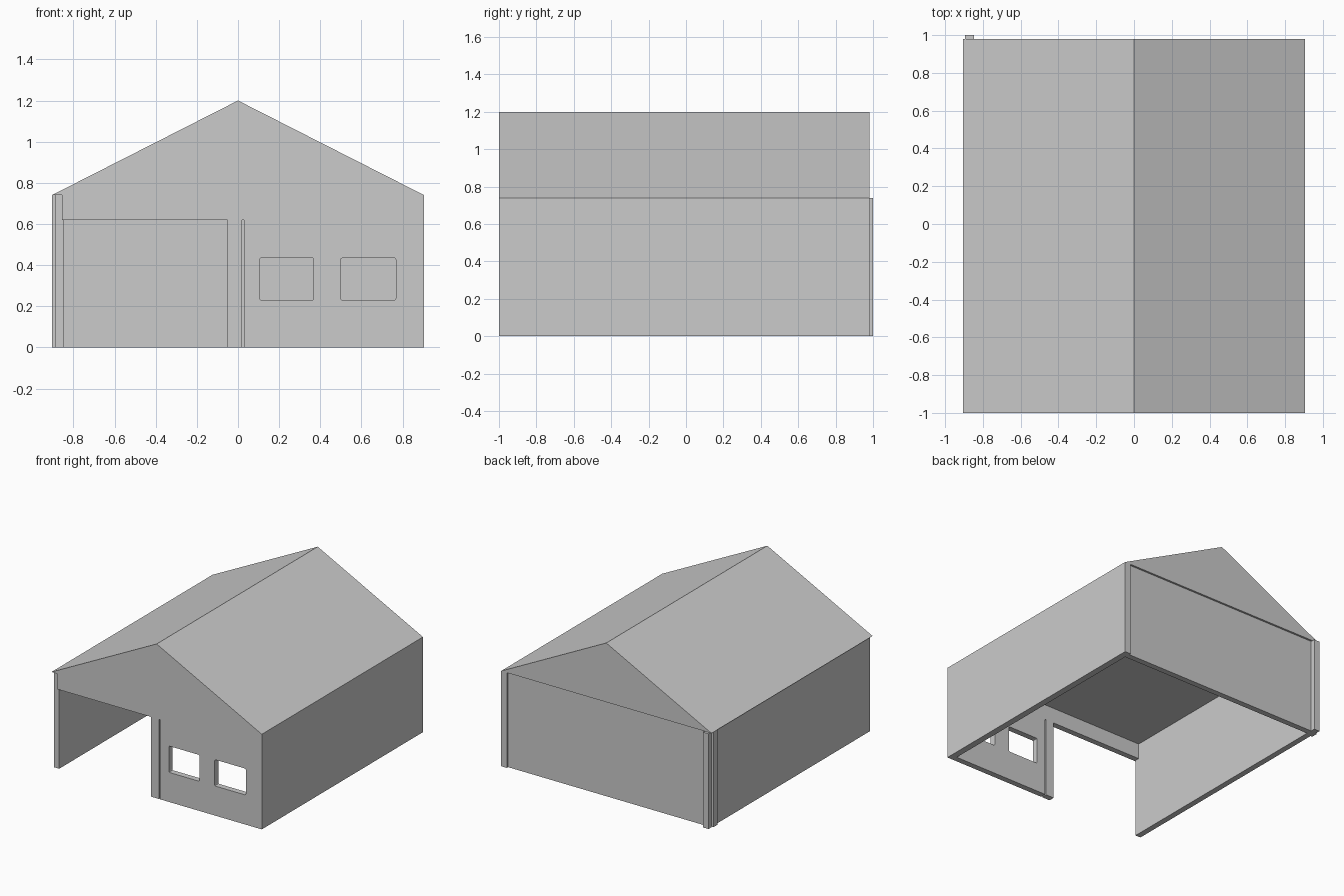
import bpy
import bmesh
from mathutils import Matrix, Vector

if "Cube" in bpy.data.objects:
    bpy.data.objects.remove(bpy.data.objects["Cube"], do_unlink=True)

# One flat grey for the whole building
grey = bpy.data.materials.new("plain grey")
grey.use_nodes = True
colour = (0.6, 0.6, 0.6, 1)
grey.diffuse_color = colour
grey.node_tree.nodes["Principled BSDF"].inputs["Base Color"].default_value = colour

# Main dimensions
HALF = 0.905
FRONT, BACK = -1.0, 0.98
EAVE, RIDGE = 0.74, 1.2
WALL = 0.045
HEAD = 0.62


def finish(name, bm):
    bmesh.ops.recalc_face_normals(bm, faces=bm.faces)
    mesh = bpy.data.meshes.new(name)
    bm.to_mesh(mesh)
    bm.free()
    mesh.materials.append(grey)
    obj = bpy.data.objects.new(name, mesh)
    bpy.context.collection.objects.link(obj)
    return obj


def extrude_profile(name, profile, y0, y1):
    """Extrude an outline in x and z from y0 to y1."""
    bm = bmesh.new()
    face = bm.faces.new([bm.verts.new((x, y0, z)) for x, z in profile])
    result = bmesh.ops.extrude_face_region(bm, geom=[face])
    moved = [v for v in result["geom"] if isinstance(v, bmesh.types.BMVert)]
    bmesh.ops.translate(bm, verts=moved, vec=(0, y1 - y0, 0))
    return finish(name, bm)


def box(name, x, y, z):
    bm = bmesh.new()
    low, high = (Vector(p) for p in zip(x, y, z))
    size = Matrix.Diagonal(high - low).to_4x4()
    bmesh.ops.create_cube(bm, size=1, matrix=Matrix.Translation((low + high) / 2) @ size)
    return finish(name, bm)


# Solid gabled roof with a flat ceiling
extrude_profile("gable_roof", [(-HALF, EAVE), (HALF, EAVE), (0, RIDGE)], FRONT, BACK)

# Front wall: lintel over the wide opening, door post, narrow slit, main wall
front_wall = extrude_profile("front_wall", [
    (-0.855, EAVE), (-0.855, HEAD), (-0.05, HEAD), (-0.05, 0), (0.02, 0),
    (0.02, HEAD), (0.03, HEAD), (0.03, 0), (HALF, 0), (HALF, EAVE),
], FRONT, FRONT + WALL)

# Two window openings with slightly eased corners
for i, span in enumerate([(0.105, 0.368), (0.5, 0.767)]):
    cutter = box(f"window_cutter_{i + 1}", span, (FRONT - 0.1, FRONT + 0.15), (0.23, 0.435))
    bm = bmesh.new()
    bm.from_mesh(cutter.data)
    along_y = [e for e in bm.edges if abs(e.verts[0].co.y - e.verts[1].co.y) > 0.1]
    bmesh.ops.bevel(bm, geom=along_y, offset=0.008, segments=2, profile=0.5, affect="EDGES")
    bm.to_mesh(cutter.data)
    bm.free()
    cutter.hide_render = True
    cutter.hide_viewport = True
    cut = front_wall.modifiers.new("window_opening", "BOOLEAN")
    cut.operation = "DIFFERENCE"
    cut.solver = "EXACT"
    cut.object = cutter

# Side walls: one flush with the eave, one set in below it
box("left_wall", (HALF - 0.05, HALF), (FRONT, BACK), (0, EAVE))
box("right_wall", (-0.89, -0.89 + WALL), (FRONT + 0.01, BACK - 0.015), (0, EAVE))

# Back wall set slightly under the gable
box("back_wall", (-0.89, HALF - 0.05), (BACK - 0.015 - WALL, BACK - 0.015), (0, EAVE))

# Corner boards at the back right corner
box("back_corner_board", (-0.894, -0.846), (BACK - 0.015, 1.0), (0, EAVE))
box("side_corner_board", (-HALF, -0.89), (0.905, 0.955), (0, EAVE))
